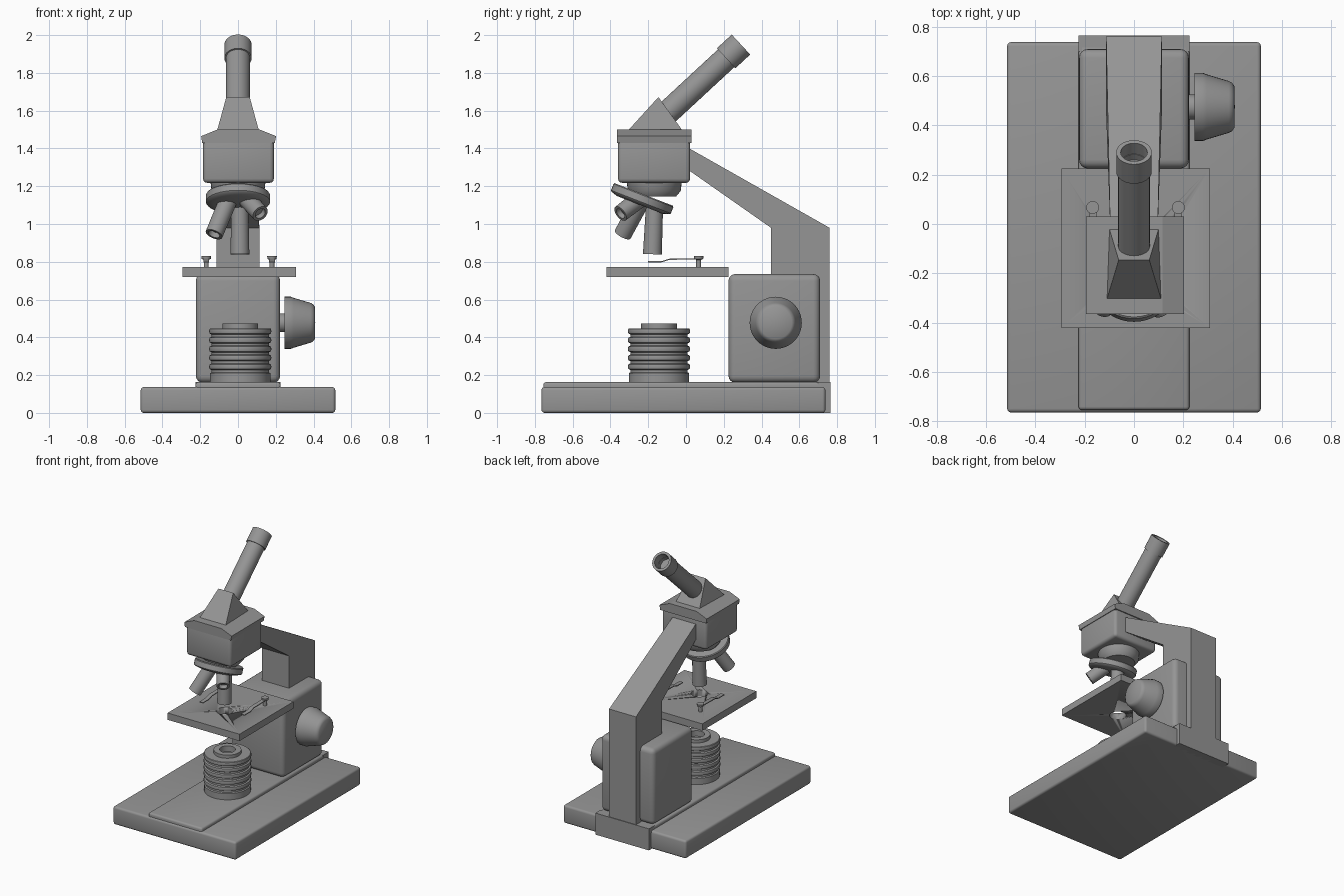
import bpy, bmesh, math
from mathutils import Vector

cube = bpy.data.objects.get("Cube")
if cube:
    bpy.data.objects.remove(cube, do_unlink=True)

GREY = (0.3, 0.3, 0.3, 1)
metal = bpy.data.materials.new("mid_grey")
metal.use_nodes = True
metal.diffuse_color = GREY
metal.node_tree.nodes["Principled BSDF"].inputs["Base Color"].default_value = GREY


def finish(name, bm, angle=35):
    bmesh.ops.recalc_face_normals(bm, faces=bm.faces)
    mesh = bpy.data.meshes.new(name)
    bm.to_mesh(mesh)
    bm.free()
    mesh.materials.append(metal)
    ob = bpy.data.objects.new(name, mesh)
    bpy.context.collection.objects.link(ob)
    bpy.ops.object.select_all(action='DESELECT')
    ob.select_set(True)
    bpy.context.view_layer.objects.active = ob
    bpy.ops.object.shade_smooth_by_angle(angle=math.radians(angle))
    return ob


def box(name, x, y, z, bevel=0.0, segments=3):
    """Box from (min, max) ranges, with rounded edges."""
    bm = bmesh.new()
    bmesh.ops.create_cube(bm, size=1)
    for v in bm.verts:
        v.co = [lo + (c + 0.5) * (hi - lo) for c, (lo, hi) in zip(v.co, (x, y, z))]
    if bevel:
        bmesh.ops.bevel(bm, geom=bm.edges[:], offset=bevel, segments=segments,
                        profile=0.5, affect='EDGES')
    return finish(name, bm)


def loft(name, left, right):
    """Solid between two matching outlines."""
    bm = bmesh.new()
    a = [bm.verts.new(p) for p in left]
    b = [bm.verts.new(p) for p in right]
    bm.faces.new(a)
    bm.faces.new(b)
    for i in range(len(a)):
        j = (i + 1) % len(a)
        bm.faces.new((a[i], a[j], b[j], b[i]))
    return finish(name, bm, 20)


def lathe(name, profile, origin, axis=(0, 0, 1), sides=40):
    """Revolve (radius, height) points about an axis through origin."""
    bm = bmesh.new()
    rot = Vector((0, 0, 1)).rotation_difference(Vector(axis))
    rings = []
    for r, h in profile:
        count = sides if r > 0 else 1
        ring = []
        for i in range(count):
            t = 2 * math.pi * i / sides
            p = rot @ Vector((r * math.cos(t), r * math.sin(t), h))
            ring.append(bm.verts.new(p + Vector(origin)))
        rings.append(ring)
    for a, b in zip(rings, rings[1:]):
        for i in range(sides):
            j = (i + 1) % sides
            quad = [a[i % len(a)], a[j % len(a)], b[j % len(b)], b[i % len(b)]]
            bm.faces.new(list(dict.fromkeys(quad)))
    return finish(name, bm)


def barrel(name, start, end, r0, r1, wall=0.015, depth=0.03):
    """Tapered tube with a recessed far end."""
    d = Vector(end) - Vector(start)
    n = d.length
    return lathe(name, [(0, 0), (r0, 0), (r1, n), (r1 - wall, n),
                        (r1 - wall, n - depth), (0, n - depth)], start, d, 32)


# Foot
box("base", (-0.515, 0.515), (-0.765, 0.738), (0, 0.137), 0.016)
box("base_plate", (-0.225, 0.225), (-0.755, 0.73), (0.1, 0.163), 0.014)
box("base_back_block", (-0.225, 0.225), (0.70, 0.765), (0, 0.163))

# Housing with focus knob
box("housing", (-0.223, 0.223), (0.225, 0.71), (0.16, 0.735), 0.036, 4)
lathe("focus_knob", [(0, -0.03), (0.05, -0.03), (0.05, 0), (0.138, 0), (0.138, 0.035),
                     (0.132, 0.05), (0.105, 0.14), (0.098, 0.153), (0.085, 0.162),
                     (0, 0.164)], (0.245, 0.475, 0.477), (1, 0, 0))

# Arm: column bending towards the head, slightly narrower at its tip
arm_profile = [(0.45, 0.16), (0.76, 0.16), (0.76, 0.98), (0.0, 1.41), (0.0, 1.295), (0.45, 0.98)]
sides = [[(s * (0.097 if y < 0.1 else 0.113), y, z) for y, z in arm_profile] for s in (-1, 1)]
loft("arm", *sides)

# Head with sloping lid
box("head", (-0.185, 0.19), (-0.36, 0.022), (1.218, 1.46), 0.022)
lid = [(-0.19, 1.43), (0.195, 1.43), (0.202, 1.465), (0.115, 1.5), (-0.11, 1.5), (-0.195, 1.465)]
loft("head_lid", [(x, -0.365, z) for x, z in lid], [(x, 0.03, z) for x, z in lid])

# Prism housing and eyepiece
prism = [[(s * 0.11, -0.305, 1.497), (s * 0.062, -0.146, 1.672), (s * 0.1, -0.02, 1.497)]
         for s in (-1, 1)]
loft("prism_housing", *prism)
tube_start, tube_end = Vector((0, -0.13, 1.56)), Vector((0, 0.291, 1.95))
tube_dir = (tube_end - tube_start).normalized()
barrel("eyepiece_tube", tube_start, tube_end - tube_dir * 0.06, 0.064, 0.064, 0.012)
lathe("eyepiece_collar", [(0.06, -0.107), (0.072, -0.107), (0.072, 0), (0.054, 0),
                          (0.054, -0.09), (0, -0.09)], tube_end, tube_dir)

# Revolving nosepiece
lathe("nosepiece_mount", [(0, 0), (0.115, 0), (0.14, 0.03), (0.146, 0.08), (0, 0.08)],
      (0, -0.168, 1.145))
lathe("nosepiece_disc", [(0, -0.035), (0.13, -0.035), (0.165, -0.024), (0.17, -0.018),
                         (0.17, 0.018), (0.165, 0.024), (0, 0.024)],
      (0, -0.232, 1.134), (0, 0.36, 0.93))

# Objectives
barrel("long_objective", (0.01, -0.166, 1.11), (0.01, -0.178, 0.84), 0.045, 0.05)
barrel("medium_objective", (-0.05, -0.235, 1.13), (-0.127, -0.335, 0.945), 0.048, 0.047)
barrel("short_objective", (0.05, -0.25, 1.13), (0.118, -0.347, 1.055), 0.048, 0.045)

# Stage with a round light hole
stage = box("stage", (-0.295, 0.308), (-0.422, 0.226), (0.72, 0.772))
cutter = lathe("hole_cutter", [(0, -0.1), (0.058, -0.1), (0.058, 0.1), (0, 0.1)],
               (0.006, -0.17, 0.746))
cutter.hide_render = True
cut = stage.modifiers.new("hole", 'BOOLEAN')
cut.operation = 'DIFFERENCE'
cut.solver = 'EXACT'
cut.object = cutter
bpy.context.view_layer.objects.active = stage
bpy.ops.object.modifier_apply(modifier="hole")
bpy.data.objects.remove(cutter, do_unlink=True)

# Stage clips: knurled post and bent spring strip
strip = [(0.085, 0.813), (-0.09, 0.81), (-0.13, 0.797), (-0.2, 0.797)]
strip += [(y, z + 0.006) for y, z in reversed(strip)]
for side, s in (("right", -1), ("left", 1)):
    cx = 0.006 + s * 0.174
    lathe(side + "_clip_post", [(0, 0), (0.013, 0), (0.013, 0.045), (0.024, 0.05),
                                (0.026, 0.066), (0, 0.066)], (cx, 0.067, 0.765), sides=20)
    loft(side + "_clip_strip", [(cx - 0.015, y, z) for y, z in strip],
         [(cx + 0.015, y, z) for y, z in strip])

# Ribbed lamp housing
ribs = [(0, 0), (0.16, 0), (0.16, 0.05)]
for i in range(5):
    z = 0.055 + i * 0.047
    ribs += [(0.152, z), (0.152, z + 0.012), (0.162, z + 0.017), (0.165, z + 0.029),
             (0.162, z + 0.042)]
ribs += [(0.158, 0.288), (0.095, 0.288), (0.095, 0.312), (0.055, 0.312), (0.055, 0.27), (0, 0.27)]
lathe("lamp", ribs, (0.012, -0.143, 0.16), sides=48)
